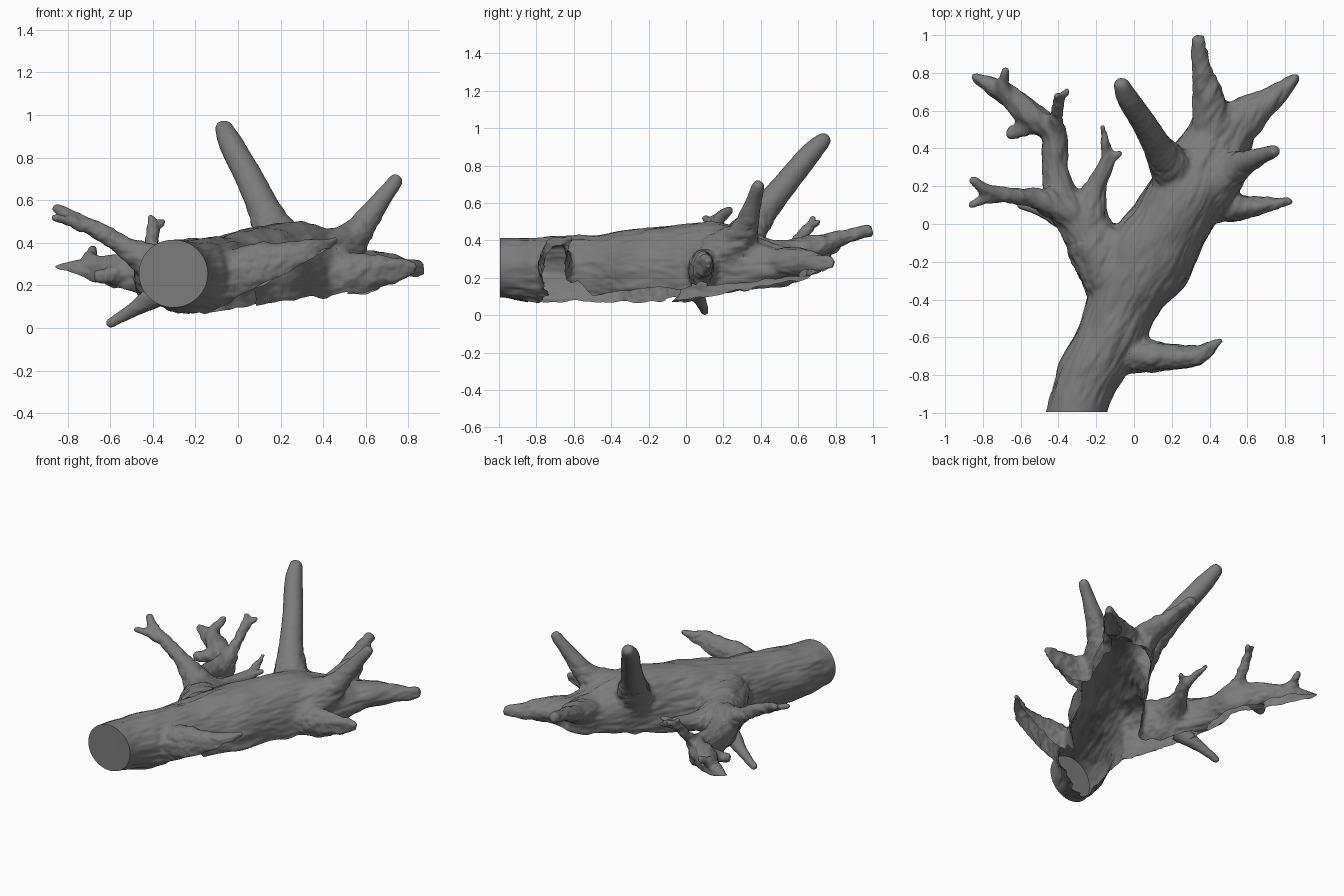
import bpy, bmesh, math
from mathutils import Vector, noise

if "Cube" in bpy.data.objects:
    bpy.data.objects.remove(bpy.data.objects["Cube"])

SIDES, STEPS, SWELL = 24, 6, .014   # SWELL: limbs are fused oversize, then shrunk, to fillet joints
WOOD = bpy.data.materials.new("dark_wood")
WOOD.diffuse_color = (.2, .2, .2, 1)
WOOD.use_nodes = True
WOOD.node_tree.nodes["Principled BSDF"].inputs["Base Color"].default_value = WOOD.diffuse_color


def clamp(v, a=0, b=1):
    return min(max(v, a), b)


def spline(a, b, c, d, t):
    # Catmull-Rom interpolation of (x, y, z, half width, half height)
    return [0.5 * (2*q + (r-p)*t + (2*p-5*q+4*r-s)*t*t + (3*q-p-3*r+s)*t**3)
            for p, q, r, s in zip(a, b, c, d)]


def limb(bm, pts, dome=True, drop=1.0):
    """Closed, tapering elliptical tube; drop stretches the lower half."""
    pts = [p if len(p) == 5 else (*p, p[3]) for p in pts]
    pts = [(x, y, z, w + SWELL, h + SWELL) for x, y, z, w, h in pts]
    ext = [pts[0]] + pts + [pts[-1]]
    path = [spline(*ext[i:i+4], k / STEPS)
            for i in range(len(pts) - 1) for k in range(STEPS)] + [list(pts[-1])]
    if dome:
        tip, prev = path[-1], path[-2]
        t = (Vector(tip[:3]) - Vector(prev[:3])).normalized()
        for f, s in ((.5, .87), (.85, .5)):
            path.append([*(Vector(tip[:3]) + t*tip[3]*f), tip[3]*s, tip[4]*s])
    rings = []
    for i, (x, y, z, w, h) in enumerate(path):
        a, b = path[max(i-1, 0)], path[min(i+1, len(path)-1)]
        t = (Vector(b[:3]) - Vector(a[:3])).normalized()
        side = t.cross(Vector((0, 0, 1))).normalized()
        up = side.cross(t)
        low = 1 + (drop-1) * clamp((y+.98)*2.5)
        ring = []
        for u in range(SIDES):
            c, s = math.cos(u*math.tau/SIDES), math.sin(u*math.tau/SIDES)
            ring.append(bm.verts.new(Vector((x, y, z)) + side*w*c + up*h*s*(low if s < 0 else 1)))
        rings.append(ring)
    for r, s in zip(rings, rings[1:]):
        for i in range(SIDES):
            j = (i + 1) % SIDES
            bm.faces.new((r[i], r[j], s[j], s[i]))
    bm.faces.new(rings[0][::-1])
    bm.faces.new(rings[-1])


def cut_height(x, y):
    """Height of the broken-open underside."""
    z = .09 + .1*clamp(x, -.2, .2) + .1*max(x, 0) + .1*max(y-.2, 0)
    z += .24*max(-.2-x, 0) * clamp((y+.3)/.3)
    if x > -.15:
        z += clamp((-.5-y)/.08) * max(.14 + .55*x - z, 0)
    return z + .022*noise.noise((x*11, y*11, 3)) * clamp((y+1)*4)


def bark(co):
    """Grain stretched along the growth direction, calmer on the raised prongs."""
    left = co.x < -.25 and co.y > -.1
    d = Vector((-.45 if left else .45, .9, 0)).normalized()
    c = Vector((d.y, -d.x, 0))
    p = Vector((co.dot(d)*6, co.dot(c)*24, co.z*24))
    n = noise.noise(p) + .5*noise.noise(p*2.1)
    return (.009*n + .01*noise.noise(co*5)) * (1 - .8*clamp((co.z-.45)*8)) * clamp((co.y+.985)*15)


def slice_off(bm, co, no):
    bmesh.ops.bisect_plane(bm, geom=bm.verts[:] + bm.edges[:] + bm.faces[:],
                           plane_co=co, plane_no=no, clear_inner=True)


def make_wood(name, limbs, hollow):
    bm = bmesh.new()
    for pts, drop in limbs:
        limb(bm, pts, dome=pts[0][1] > -1, drop=drop)
    bmesh.ops.recalc_face_normals(bm, faces=bm.faces)
    me = bpy.data.meshes.new(name)
    bm.to_mesh(me)
    bm.free()
    ob = bpy.data.objects.new(name, me)
    bpy.context.collection.objects.link(ob)
    # fuse limbs, then soften the joints
    rm = ob.modifiers.new("fuse", 'REMESH')
    rm.mode, rm.voxel_size = 'VOXEL', .0095
    sm = ob.modifiers.new("soften", 'SMOOTH')
    sm.factor, sm.iterations = .5, 14
    ev = ob.evaluated_get(bpy.context.evaluated_depsgraph_get())
    me = bpy.data.meshes.new_from_object(ev)
    ob.modifiers.clear()
    ob.data = me
    bm = bmesh.new()
    bm.from_mesh(me)
    # shrink back to true size in small steps
    for k in range(3):
        bm.normal_update()
        for v, off in [(v, v.normal * SWELL/4) for v in bm.verts]:
            v.co -= off
        bmesh.ops.smooth_vert(bm, verts=bm.verts, factor=.3,
                              use_axis_x=True, use_axis_y=True, use_axis_z=True)
    bm.normal_update()
    for v, off in [(v, v.normal * bark(v.co) * (1 if hollow else .3)) for v in bm.verts]:
        v.co += off
    if hollow:
        # sawn end: flat closed disc
        slice_off(bm, (0, -.995, 0), (0, 1, 0))
        bmesh.ops.holes_fill(bm, edges=[e for e in bm.edges if e.is_boundary], sides=0)
        bmesh.ops.triangulate(bm, faces=[f for f in bm.faces if len(f.verts) > 4])
        # broken-open underside
        for v in bm.verts:
            v.co.z -= cut_height(v.co.x, v.co.y)
        slice_off(bm, (0, 0, 0), (0, 0, 1))
        for v in bm.verts:
            v.co.z += cut_height(v.co.x, v.co.y)
    bm.to_mesh(me)
    bm.free()
    me.materials.append(WOOD)
    bpy.context.view_layer.objects.active = ob
    ob.select_set(True)
    bpy.ops.object.shade_smooth_by_angle(angle=math.radians(50))
    ob.select_set(False)


trunk = [(-.33, -1.1, .255, .155, .157), (-.305, -1, .255, .155, .157),
         (-.285, -.92, .255, .157, .157), (-.24, -.8, .25, .16, .165),
         (-.13, -.6, .24, .175, .18), (-.05, -.4, .23, .185, .205), (.07, -.2, .23, .23, .235),
         (.19, 0, .23, .21, .255), (.31, .2, .24, .2, .25), (.42, .4, .25, .18, .17),
         (.49, .54, .26, .165, .11), (.53, .63, .28, .11, .06)]
left_branch = [(-.06, -.45, .24, .14, .15), (-.14, -.22, .24, .16, .16), (-.28, 0, .24, .125, .13),
               (-.38, .15, .24, .085, .1), (-.42, .3, .24, .065, .09), (-.43, .48, .25, .06, .08),
               (-.55, .58, .27, .07, .07), (-.68, .69, .27, .05, .05), (-.85, .785, .265, .027, .035)]
crotch_web = [(-.2, -.1, .24, .1, .13), (-.05, -.13, .24, .11, .15), (.1, -.12, .24, .11, .18)]
left_twigs = [
    [(-.5, .55, .26, .06), (-.58, .51, .25, .04), (-.65, .475, .24, .03)],
    [(-.62, .64, .28, .045), (-.69, .71, .31, .03), (-.68, .815, .37, .014)],
    [(-.42, .48, .28, .05), (-.41, .57, .36, .032), (-.39, .65, .45, .022), (-.355, .705, .5, .014)],
    [(-.4, .6, .4, .025), (-.41, .68, .52, .014)],
    [(-.25, .04, .25, .12), (-.2, .2, .27, .055), (-.14, .33, .3, .034), (-.155, .43, .33, .022),
     (-.165, .515, .36, .014)],
    [(-.14, .33, .3, .03), (-.075, .375, .33, .015)],
    [(-.34, .06, .28, .1), (-.5, .13, .36, .055), (-.65, .15, .45, .038), (-.78, .18, .52, .03),
     (-.85, .23, .56, .022)],
    [(-.7, .15, .47, .03), (-.79, .13, .5, .022), (-.865, .1, .52, .015)]]
# broken stub and low side prong: both open underneath
open_prongs = [
    [(-.07, -.69, .23, .1, .1), (.06, -.7, .28, .085, .11), (.22, -.705, .31, .06, .09),
     (.35, -.69, .36, .05, .06), (.455, -.62, .415, .01, .01)],
    [(.38, .12, .25, .13, .1), (.55, .09, .26, .07, .09), (.7, .1, .28, .033, .055),
     (.82, .12, .285, .016, .022)]]
right_prongs = [
    # two spreading end forks
    [(.42, .5, .3, .12, .1), (.39, .68, .36, .075, .06), (.36, .82, .41, .05, .04),
     (.34, .965, .45, .037, .032)],
    [(.5, .5, .26, .14, .1), (.625, .59, .28, .1, .08), (.75, .68, .275, .055, .06),
     (.855, .768, .272, .025, .035)],
    # raised side prong
    [(.42, .22, .32, .15), (.54, .3, .42, .08), (.65, .35, .57, .047), (.74, .385, .69, .032)],
    # tall upright prong
    [(.24, .24, .32, .14), (.14, .385, .52, .08), (.055, .53, .7, .063), (-.03, .66, .86, .055),
     (-.065, .735, .935, .04)]]
make_wood("driftwood_trunk",
          [(p, 1.3) for p in [trunk, left_branch, crotch_web] + open_prongs]
          + [(p, 1.0) for p in left_twigs + right_prongs], True)

# low twig that touches the ground
make_wood("ground_twig", [([(-.34, .01, .18, .06), (-.42, .045, .13, .045), (-.5, .075, .08, .03),
                            (-.6, .1, .022, .02)], 1.0)], False)
